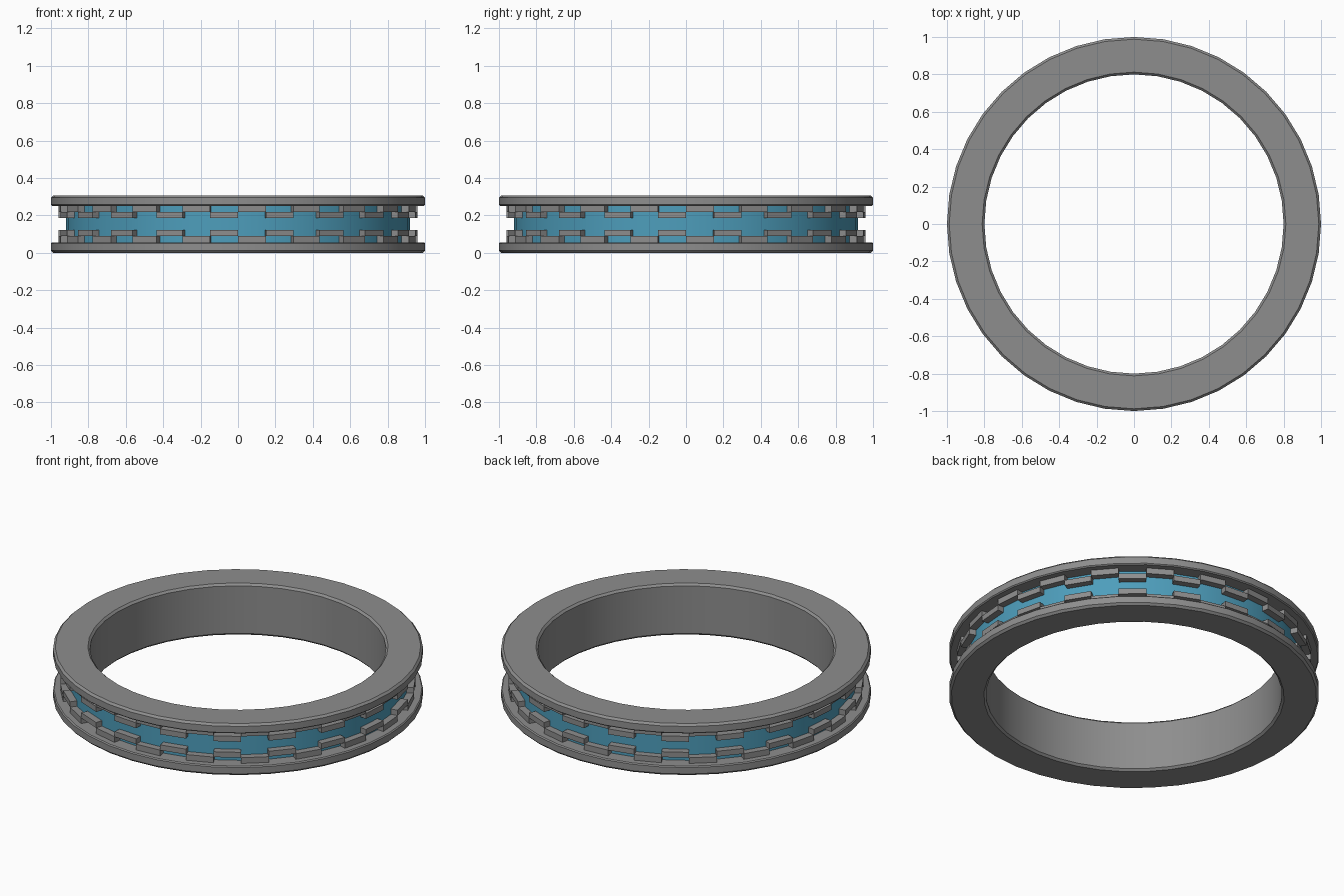
import bpy, bmesh, math

if "Cube" in bpy.data.objects:
    bpy.data.objects.remove(bpy.data.objects["Cube"])

SEG = 40                       # sides of the ring, one chain link per side
STEP = 2 * math.pi / SEG


def material(name, rgb):
    m = bpy.data.materials.new(name)
    m.diffuse_color = (*rgb, 1.0)
    m.use_nodes = True
    m.node_tree.nodes["Principled BSDF"].inputs["Base Color"].default_value = m.diffuse_color
    return m


grey = material("steel grey", (0.27, 0.27, 0.27))
blue = material("bright blue", (0.075, 0.34, 0.50))


def polar(r, i, z):
    return (r * math.cos(i * STEP), r * math.sin(i * STEP), z)


def finish(bm, name, mat, smooth):
    bmesh.ops.recalc_face_normals(bm, faces=bm.faces)
    mesh = bpy.data.meshes.new(name)
    bm.to_mesh(mesh)
    bm.free()
    mesh.materials.append(mat)
    ob = bpy.data.objects.new(name, mesh)
    bpy.context.collection.objects.link(ob)
    if smooth:
        bpy.context.view_layer.objects.active = ob
        ob.select_set(True)
        bpy.ops.object.shade_smooth_by_angle(angle=math.radians(30))
        ob.select_set(False)
    return ob


def lathe(name, profile, mat):
    """Revolve a closed (radius, z) profile around z."""
    bm = bmesh.new()
    rings = [[bm.verts.new(polar(r, i, z)) for r, z in profile] for i in range(SEG)]
    n = len(profile)
    for i in range(SEG):
        a, b = rings[i], rings[(i + 1) % SEG]
        for k in range(n):
            q = (k + 1) % n
            bm.faces.new((a[k], b[k], b[q], a[q]))
    return finish(bm, name, mat, True)


# Grey body with two rims around an outer groove
R, RI, RG, H, F, B = 1.0, 0.80, 0.92, 0.307, 0.056, 0.012
half = [(RI, B), (RI + B, 0), (R - B, 0), (R, B), (R, F - B / 2), (R - B / 2, F), (RG, F)]
body = lathe("ring_body", half + [(r, H - z) for r, z in reversed(half)], grey)

# Blue floor of the groove
body.data.materials.append(blue)
for p in body.data.polygons:
    c = p.center
    if abs(p.normal.z) < 0.1 and 0.88 < math.hypot(c.x, c.y) < 0.93:
        p.material_index = 1


# Zigzag chains of small blocks, mirrored about the middle height
def chain(name, flip):
    bm = bmesh.new()
    for i in range(SEG):
        z0, z1 = (F, 0.09) if i % 2 == 0 else (0.09, 0.122)
        if flip:
            z0, z1 = H - z1, H - z0
        v = [bm.verts.new(polar(r, i + d, z))
             for z in (z0, z1) for r, d in ((0.90, 0), (0.96, 0), (0.96, 1), (0.90, 1))]
        for f in ((0, 1, 2, 3), (4, 5, 6, 7), (0, 1, 5, 4),
                  (1, 2, 6, 5), (2, 3, 7, 6), (3, 0, 4, 7)):
            bm.faces.new([v[k] for k in f])
    return finish(bm, name, grey, False)


chain("lower_block_chain", False)
chain("upper_block_chain", True)
